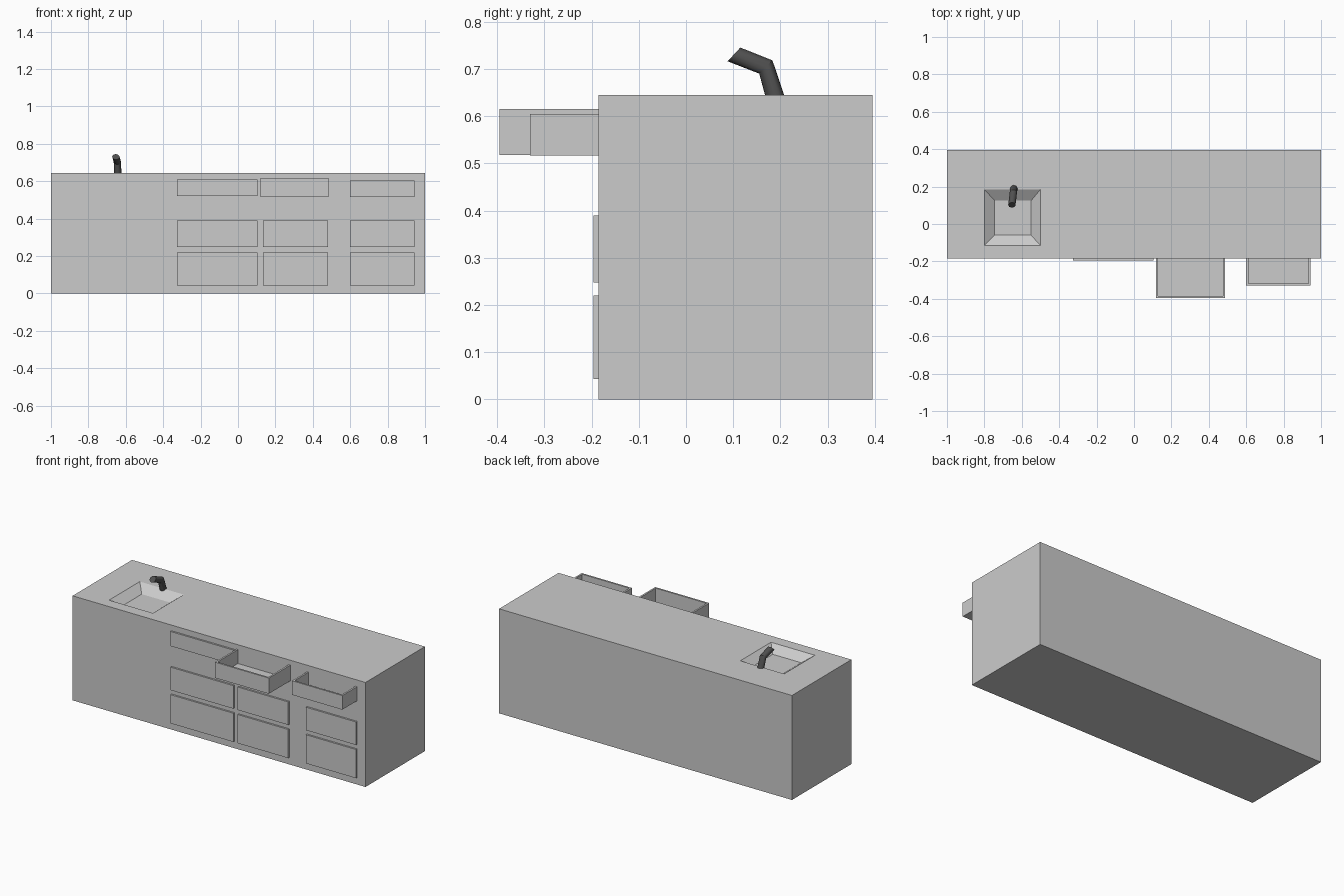
import bpy, bmesh, math

if "Cube" in bpy.data.objects:
    bpy.data.objects.remove(bpy.data.objects["Cube"])

FRONT, BACK, TOP = -0.185, 0.395, 0.645


def finish(name, bm):
    bmesh.ops.recalc_face_normals(bm, faces=bm.faces)
    mesh = bpy.data.meshes.new(name)
    bm.to_mesh(mesh)
    bm.free()
    obj = bpy.data.objects.new(name, mesh)
    bpy.context.collection.objects.link(obj)
    return obj


def rect(bm, x0, x1, y0, y1, z):
    return [bm.verts.new(p) for p in ((x0, y0, z), (x1, y0, z), (x1, y1, z), (x0, y1, z))]


def loft(name, rings):
    """Skin a list of (x0, x1, y0, y1, z) rectangles and cap both ends."""
    bm = bmesh.new()
    loops = [rect(bm, *r) for r in rings]
    for a, b in zip(loops, loops[1:]):
        for i in range(4):
            j = (i + 1) % 4
            bm.faces.new((a[i], a[j], b[j], b[i]))
    bm.faces.new(loops[0])
    bm.faces.new(loops[-1])
    return finish(name, bm)


# Counter body with a shallow tapered sink sunk into the top
loft("counter_body", [
    (-1, 1, FRONT, BACK, 0),
    (-1, 1, FRONT, BACK, TOP),
    (-0.8, -0.5, -0.115, 0.185, TOP),
    (-0.745, -0.55, -0.06, 0.125, TOP - 0.04),
])

# Closed drawer and door fronts
columns = [(-0.325, 0.105), (0.135, 0.48), (0.6, 0.943)]
rows = [(0.043, 0.22), (0.248, 0.39)]
panels = [(c, r) for c in columns for r in rows] + [(columns[0], (0.52, 0.61))]
for n, ((x0, x1), (z0, z1)) in enumerate(panels):
    loft(f"closed_front_{n + 1}", [(x0, x1, FRONT - 0.011, FRONT, z) for z in (z0, z1)])


# Open drawers: hollow trays, back wall hidden inside the body
def open_drawer(name, x0, x1, y0, z0, z1, t=0.011):
    y1 = FRONT + t
    inner = (x0 + t, x1 - t, y0 + t, y1 - t)
    outer = (x0, x1, y0, y1)
    loft(name, [(*outer, z0), (*outer, z1), (*inner, z1), (*inner, z0 + t)])


open_drawer("open_drawer_middle", 0.118, 0.487, -0.395, 0.518, 0.615)
open_drawer("open_drawer_right", 0.6, 0.943, -0.33, 0.517, 0.604)

# Bent faucet: each ring is a centre and its half width in the y-z plane
N = 16
sections = [((-0.642, 0.195, 0.62), (0.021, 0.0)),
            ((-0.645, 0.169, 0.704), (0.014, 0.014)),
            ((-0.653, 0.1015, 0.7305), (0.0135, 0.0145))]
bm = bmesh.new()
loops = []
for (cx, cy, cz), (uy, uz) in sections:
    ring = []
    for i in range(N):
        a = 2 * math.pi * i / N
        c, s = math.cos(a), math.sin(a)
        ring.append(bm.verts.new((cx + 0.0195 * s, cy + uy * c, cz + uz * c)))
    loops.append(ring)
for a, b in zip(loops, loops[1:]):
    for i in range(N):
        j = (i + 1) % N
        bm.faces.new((a[i], a[j], b[j], b[i]))
bm.faces.new(loops[0])
bm.faces.new(loops[-1])
faucet = finish("faucet", bm)
mat = bpy.data.materials.new("dark_metal")
mat.diffuse_color = (0.08, 0.08, 0.08, 1)
mat.use_nodes = True
mat.node_tree.nodes["Principled BSDF"].inputs["Base Color"].default_value = mat.diffuse_color
faucet.data.materials.append(mat)
bpy.context.view_layer.objects.active = faucet
faucet.select_set(True)
bpy.ops.object.shade_smooth_by_angle(angle=math.radians(30))
